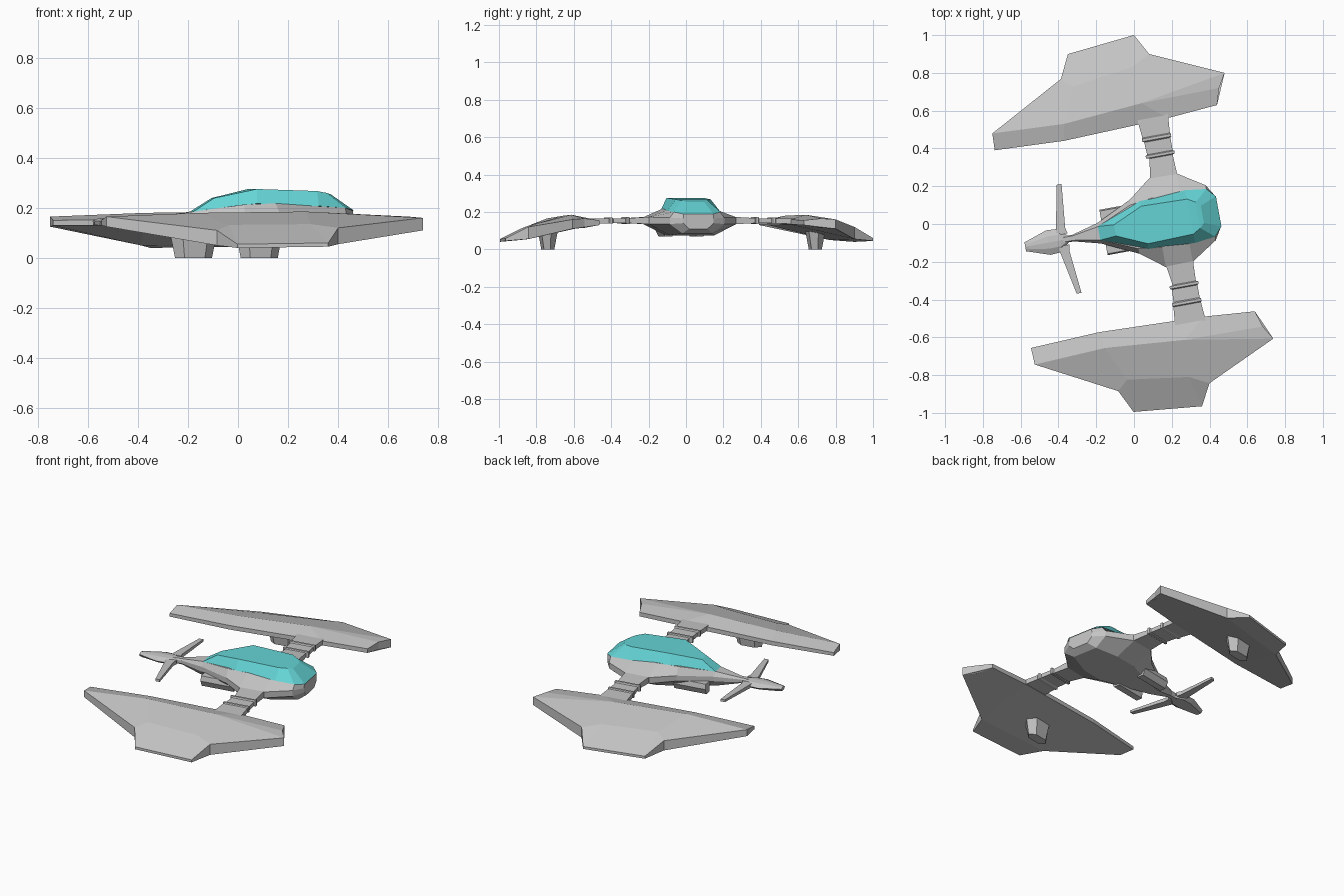
import bpy, bmesh, math
from mathutils import Matrix

# The craft is laid out along its own axis (u forward, v sideways), then turned
TURN = Matrix.Rotation(math.radians(10.4), 4, 'Z') @ Matrix.Translation((0, -0.015, 0))


def material(name, rgb):
    m = bpy.data.materials.new(name)
    m.diffuse_color = (*rgb, 1)
    return m


GREY = material("hull_grey", (0.55, 0.55, 0.55))
TEAL = material("canopy_teal", (0.13, 0.66, 0.67))


def build(name, verts, faces, mat=GREY, side=1):
    bm = bmesh.new()
    vs = [bm.verts.new((x, y * side, z)) for x, y, z in verts]
    for f in faces:
        bm.faces.new([vs[i] for i in f])
    bmesh.ops.recalc_face_normals(bm, faces=bm.faces)
    bm.transform(TURN)
    me = bpy.data.meshes.new(name)
    bm.to_mesh(me)
    bm.free()
    me.materials.append(mat)
    ob = bpy.data.objects.new(name, me)
    bpy.context.collection.objects.link(ob)
    return ob


def loft(name, rings, mat=GREY, side=1):
    """Skin a row of closed rings and cap both ends."""
    n = len(rings[0])
    verts = [p for r in rings for p in r]
    faces = [list(range(n)), list(range(len(verts) - n, len(verts)))]
    for k in range(len(rings) - 1):
        a, b = k * n, (k + 1) * n
        faces += [[a + i, a + (i + 1) % n, b + (i + 1) % n, b + i] for i in range(n)]
    return build(name, verts, faces, mat, side)


# Central hull: shoulder, widest band and keel at each station
hull = [  # u, shoulder v/z, band v/top/bottom, keel v/z
    (-0.40, 0.012, 0.163, 0.018, 0.155, 0.140, 0.012, 0.130),
    (-0.33, 0.012, 0.165, 0.018, 0.155, 0.140, 0.012, 0.130),
    (-0.19, 0.036, 0.185, 0.055, 0.160, 0.130, 0.030, 0.095),
    (0.00, 0.118, 0.213, 0.145, 0.168, 0.135, 0.080, 0.080),
    (0.125, 0.134, 0.218, 0.240, 0.172, 0.135, 0.120, 0.075),
    (0.27, 0.140, 0.208, 0.238, 0.172, 0.135, 0.120, 0.075),
    (0.41, 0.125, 0.200, 0.148, 0.170, 0.135, 0.080, 0.085),
    (0.45, 0.080, 0.188, 0.083, 0.165, 0.140, 0.050, 0.110),
]
rings = []
for u, sv, sz, bv, bt, bb, kv, kz in hull:
    half = [(sv, sz), (bv, bt), (bv, bb), (kv, kz)]
    rings.append([(u, v, z) for v, z in half] + [(u, -v, z) for v, z in reversed(half)])
loft("hull", rings)

# Canopy: base loop and roof loop, joined by slanted panes
base = [(-0.192, 0.037, 0.184), (0.05, 0.128, 0.217), (0.30, 0.142, 0.207),
        (0.41, 0.128, 0.200), (0.453, 0.081, 0.189)]
roof = [(-0.105, 0.030, 0.239), (0.055, 0.101, 0.275), (0.30, 0.094, 0.267),
        (0.342, 0.070, 0.260), (0.365, 0.046, 0.254)]
verts = [(u, s * v, z) for row in (base, roof) for s in (1, -1) for u, v, z in row]
faces = [[0, 5, 15, 10], [4, 9, 19, 14]]
for i in range(4):
    faces += [[i, i + 1, i + 11, i + 10], [i + 5, i + 6, i + 16, i + 15],
              [i + 10, i + 11, i + 16, i + 15], [i, i + 1, i + 6, i + 5]]
build("canopy", verts, faces, TEAL)

# Tail pod with a soft centre ridge
tail = [(-0.588, 0.024, 0.153, 0.132), (-0.57, 0.030, 0.157, 0.130),
        (-0.463, 0.066, 0.165, 0.128), (-0.40, 0.062, 0.165, 0.128),
        (-0.355, 0.016, 0.162, 0.132)]
loft("tail_pod", [[(u, 0, t), (u, v * 0.5, t - 0.003), (u, v, 0.147), (u, v * 0.6, b),
                   (u, -v * 0.6, b), (u, -v, 0.147), (u, -v * 0.5, t - 0.003)]
                  for u, v, t, b in tail])

# Wing outline: u, v, top z, bottom z
outline = [
    (-0.655, 0.532, 0.150, 0.130), (-0.284, 0.515, 0.155, 0.130),
    (0.275, 0.534, 0.160, 0.133), (0.546, 0.555, 0.155, 0.130),
    (0.573, 0.642, 0.165, 0.115), (0.616, 0.715, 0.160, 0.110),
    (0.241, 0.886, 0.120, 0.055), (0.180, 0.999, 0.060, 0.045),
    (-0.182, 0.963, 0.055, 0.040), (-0.242, 0.840, 0.110, 0.050),
    (-0.651, 0.622, 0.165, 0.125),
]
N = len(outline)
ridges = [(-0.268, 0.603, 0.180), (0.155, 0.637, 0.185),
          (-0.185, 0.789, 0.132), (0.139, 0.834, 0.135)]
R0, R1, S0, S1 = range(2 * N, 2 * N + 4)
wing_verts = ([(u, v, t) for u, v, t, b in outline]
              + [(u, v, b) for u, v, t, b in outline] + ridges)
wing_top = [[0, 1, R0, 10], [1, 2, R1, R0], [2, 3, 4, R1], [R1, 4, 5], [R1, 5, 6, S1],
            [10, R0, S0, 9], [R0, R1, S1, S0], [9, S0, 8], [S0, S1, 7, 8], [S1, 6, 7]]
wing_bottom = [[0, 1, 9, 10], [1, 2, 6, 9], [2, 3, 5, 6], [3, 4, 5], [9, 6, 7, 8]]
wing_faces = (wing_top + [[i + N for i in f] for f in wing_bottom]
              + [[i, (i + 1) % N, (i + 1) % N + N, i + N] for i in range(N)])

# Stepped strut: v, rear u, front u, top z, bottom z
strut = [(0.19, 0.115, 0.285, 0.175, 0.130), (0.24, 0.128, 0.272, 0.173, 0.135),
         (0.340, 0.143, 0.268, 0.167, 0.140), (0.345, 0.125, 0.280, 0.172, 0.136),
         (0.358, 0.125, 0.280, 0.172, 0.136), (0.363, 0.135, 0.272, 0.165, 0.141),
         (0.430, 0.131, 0.272, 0.165, 0.141), (0.436, 0.122, 0.278, 0.171, 0.137),
         (0.450, 0.122, 0.278, 0.171, 0.137), (0.455, 0.126, 0.274, 0.166, 0.139),
         (0.56, 0.116, 0.282, 0.164, 0.135)]


def hexagon(u, v, a, b, z):
    return [(u + a, v, z), (u + a * 0.55, v + b, z), (u - a * 0.55, v + b, z),
            (u - a, v, z), (u - a * 0.55, v - b, z), (u + a * 0.55, v - b, z)]


for side, tag in ((1, "left"), (-1, "right")):
    build(tag + "_wing", wing_verts, wing_faces, side=side)
    loft(tag + "_strut", [[(a, v, b), (c, v, b), (c, v, t), (a, v, t)]
                          for v, a, c, t, b in strut], side=side)
    # Landing foot under the wing
    loft(tag + "_foot", [hexagon(-0.05, 0.727, 0.095, 0.045, 0.10),
                         hexagon(-0.05, 0.727, 0.075, 0.028, 0.0)], side=side)
    # Forward swept tail fin
    fin = [(0.03, -0.415, -0.355, 0.012), (0.06, -0.412, -0.362, 0.011),
           (0.293, -0.365, -0.339, 0.007)]
    loft(tag + "_tail_fin", [[(a, v, 0.146 - h), (c, v, 0.146 - h),
                              (c, v, 0.146 + h), (a, v, 0.146 + h)]
                             for v, a, c, h in fin], side=side)
    # Engine box tucked under the hull flank
    loft(tag + "_engine_box", [[(u, 0.065, 0.07), (u, 0.105, 0.07), (u, 0.122, 0.105),
                                (u, 0.115, 0.135), (u, 0.06, 0.135)]
                               for u in (-0.167, 0.03)], side=side)
